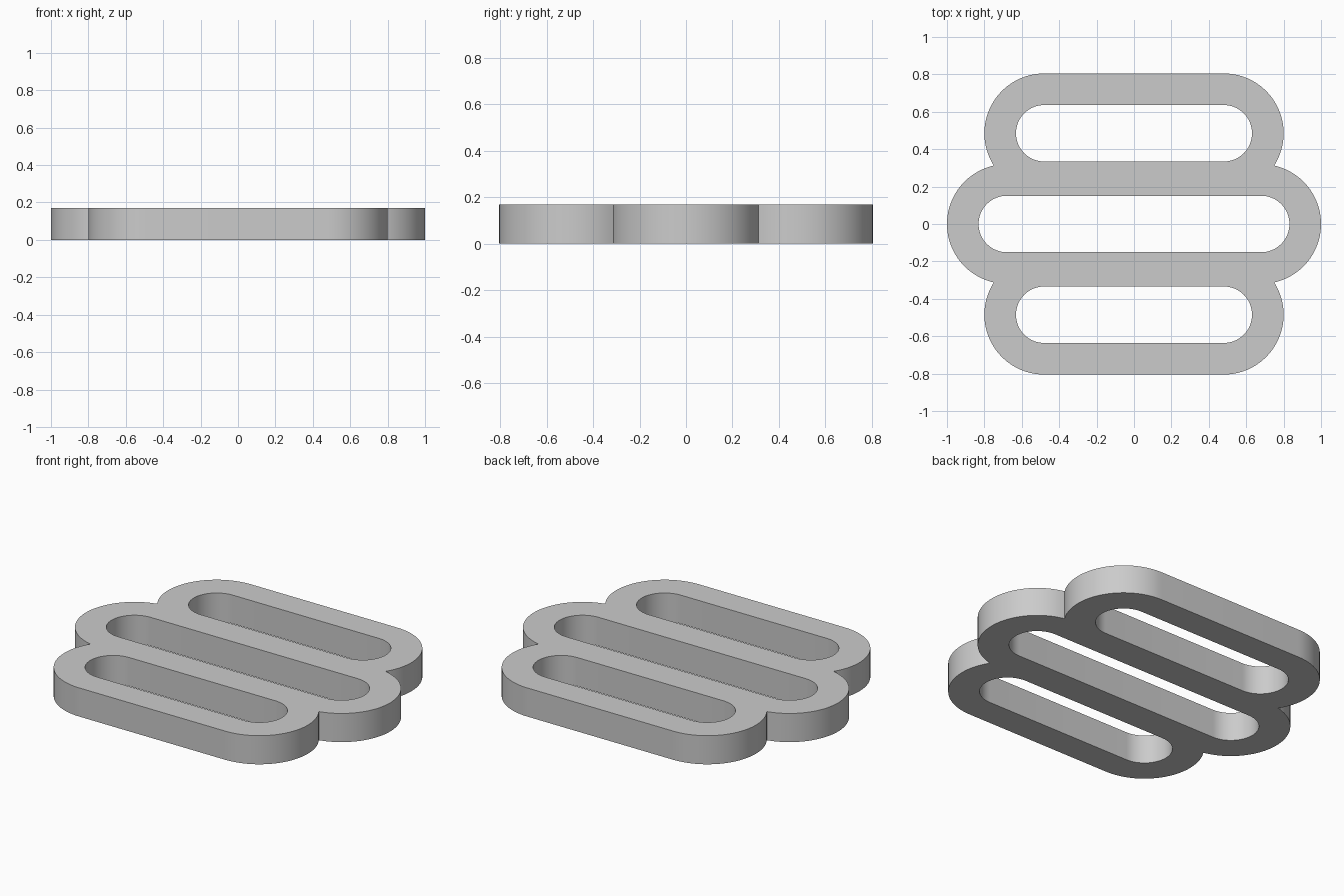
import bpy
import bmesh
import math
from mathutils import Vector

THICKNESS = 0.17
RADIUS = 0.32        # rounded ends of the frame
SLOT_RADIUS = 0.151  # rounded ends of the slots
ROW = 0.485          # distance between neighbouring loops
INNER_END = 0.68     # arc centre of the wide middle loop
OUTER_END = 0.48     # arc centre of the front and back loops

cube = bpy.data.objects.get("Cube")
if cube:
    bpy.data.objects.remove(cube, do_unlink=True)


def arc(x, y, radius, start, end, steps):
    """Points along an arc between two angles in radians."""
    angles = [start + (end - start) * i / steps for i in range(steps + 1)]
    return [Vector((x + radius * math.cos(a), y + radius * math.sin(a), 0)) for a in angles]


def mirrored(points):
    """Close a right-hand outline with its mirror image."""
    return points + [Vector((-p.x, p.y, 0)) for p in reversed(points)]


def slot(x, y):
    quarter = math.pi / 2
    return mirrored(arc(x, y, SLOT_RADIUS, -quarter, quarter, 32))


def frame_outline():
    # The notch is where the middle and back end circles cross
    middle, back = Vector((INNER_END, 0)), Vector((OUTER_END, ROW))
    gap = back - middle
    reach = math.sqrt(RADIUS ** 2 - (gap.length / 2) ** 2)
    notch = (middle + back) / 2 + Vector((gap.y, -gap.x)).normalized() * reach
    a = math.atan2(notch.y, notch.x - INNER_END)
    b = math.atan2(notch.y - ROW, notch.x - OUTER_END)
    quarter = math.pi / 2
    front_arc = arc(OUTER_END, -ROW, RADIUS, -quarter, -b, 32)
    middle_arc = arc(INNER_END, 0, RADIUS, -a, a, 40)
    back_arc = arc(OUTER_END, ROW, RADIUS, b, quarter, 32)
    return mirrored(front_arc + middle_arc[1:-1] + back_arc)


# Flat plate with three slots, extruded to thickness
bm = bmesh.new()
for loop in (frame_outline(), slot(OUTER_END, -ROW), slot(INNER_END, 0), slot(OUTER_END, ROW)):
    verts = [bm.verts.new(p) for p in loop]
    for i, v in enumerate(verts):
        bm.edges.new((verts[i - 1], v))
bmesh.ops.triangle_fill(bm, use_beauty=True, use_dissolve=False, edges=bm.edges[:])
extruded = bmesh.ops.extrude_face_region(bm, geom=bm.faces[:], use_keep_orig=True)
top = [g for g in extruded["geom"] if isinstance(g, bmesh.types.BMVert)]
bmesh.ops.translate(bm, verts=top, vec=(0, 0, THICKNESS))
bmesh.ops.recalc_face_normals(bm, faces=bm.faces[:])

mesh = bpy.data.meshes.new("strap_slider")
bm.to_mesh(mesh)
bm.free()
slider = bpy.data.objects.new("strap_slider", mesh)
bpy.context.collection.objects.link(slider)

# Plain grey finish
grey = bpy.data.materials.new("plain_grey")
grey.use_nodes = True
grey.diffuse_color = (0.6, 0.6, 0.6, 1)
grey.node_tree.nodes["Principled BSDF"].inputs["Base Color"].default_value = (0.6, 0.6, 0.6, 1)
mesh.materials.append(grey)

# Smooth curved walls, sharp rims and notches
bpy.ops.object.select_all(action="DESELECT")
slider.select_set(True)
bpy.context.view_layer.objects.active = slider
bpy.ops.object.shade_smooth_by_angle(angle=math.radians(30))
